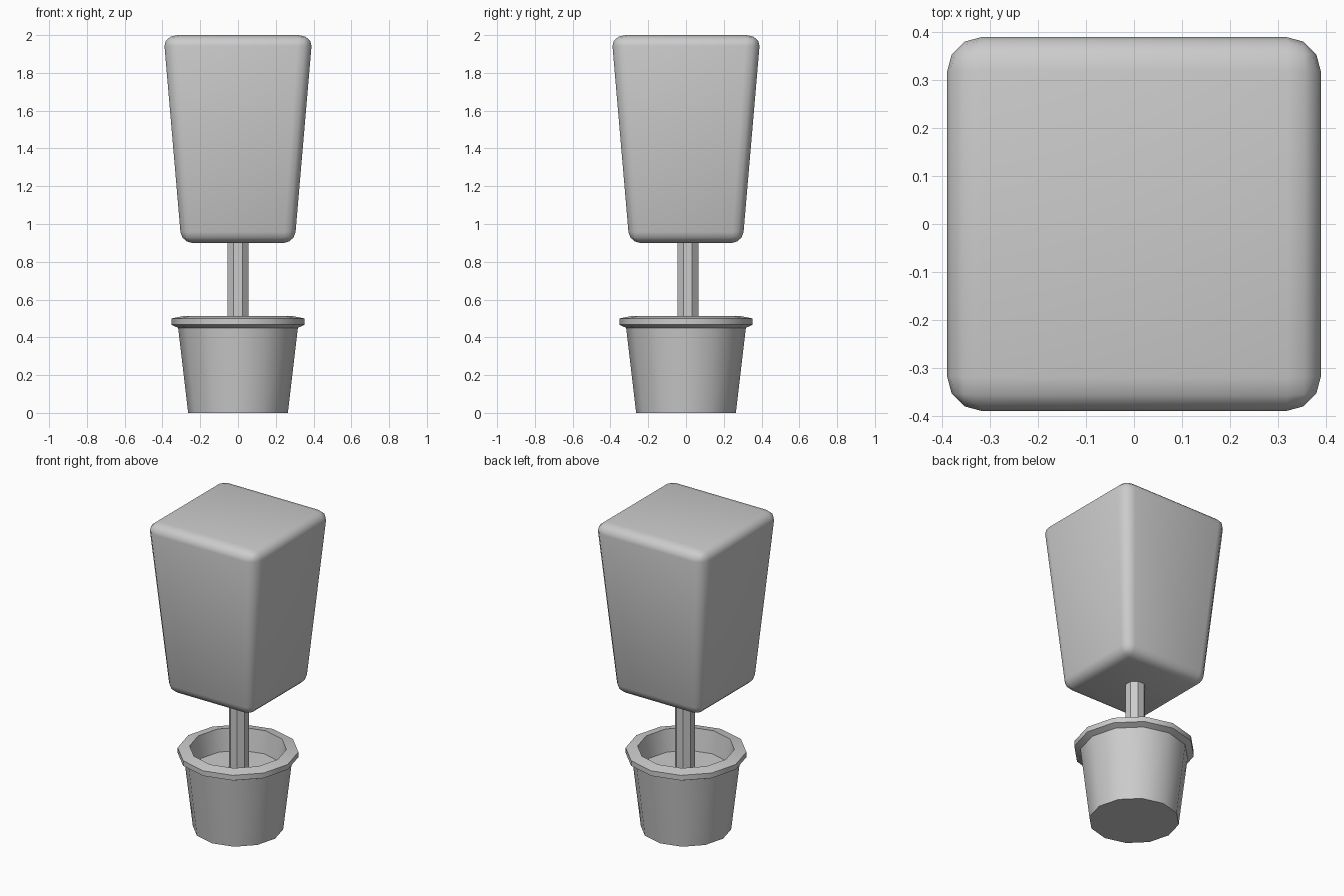
import bpy, bmesh
from math import cos, sin, pi, radians

if "Cube" in bpy.data.objects:
    bpy.data.objects.remove(bpy.data.objects["Cube"])


def finish(name, bm, smooth=None):
    bmesh.ops.recalc_face_normals(bm, faces=bm.faces)
    mesh = bpy.data.meshes.new(name)
    bm.to_mesh(mesh)
    bm.free()
    obj = bpy.data.objects.new(name, mesh)
    bpy.context.collection.objects.link(obj)
    if smooth:
        bpy.ops.object.select_all(action='DESELECT')
        obj.select_set(True)
        bpy.context.view_layer.objects.active = obj
        bpy.ops.object.shade_smooth_by_angle(angle=radians(smooth))
    return obj


def lathe(name, profile, sides, turn=0.0, centre_y=0.0, smooth=None):
    """Stack of polygon rings from (radius, height) pairs, capped at both ends."""
    bm = bmesh.new()
    angles = [2 * pi * i / sides + turn for i in range(sides)]
    rings = [[bm.verts.new((r * cos(a), centre_y + r * sin(a), z)) for a in angles]
             for r, z in profile]
    for low, high in zip(rings, rings[1:]):
        for i in range(sides):
            j = (i + 1) % sides
            bm.faces.new((low[i], low[j], high[j], high[i]))
    bm.faces.new(rings[0][::-1])
    bm.faces.new(rings[-1])
    return finish(name, bm, smooth)


# Pot: tapered wall, flared rim, inner wall down to the soil
lathe("pot", [(0.264, 0), (0.317, 0.45), (0.353, 0.467), (0.353, 0.5),
              (0.283, 0.514), (0.262, 0.375)], 12, smooth=35)

# Trunk: octagonal post from the soil into the foliage
lathe("trunk", [(0.06, 0.37), (0.06, 0.95)], 8, turn=pi / 8, centre_y=0.01)

# Foliage: rounded box, widening towards the top
bm = bmesh.new()
bmesh.ops.create_cube(bm, size=2)
for v in bm.verts:
    v.co.x *= 0.347
    v.co.y *= 0.347
    v.co.z *= 0.63
bmesh.ops.bevel(bm, geom=bm.edges[:], offset=0.066, segments=3, profile=0.5,
                affect='EDGES')
for v in bm.verts:
    t = v.co.z / 0.63
    v.co.x *= 1 + 0.136 * t
    v.co.y *= 1 + 0.136 * t
    v.co.z = 1.45 + 0.55 * t
finish("foliage", bm, smooth=40)
